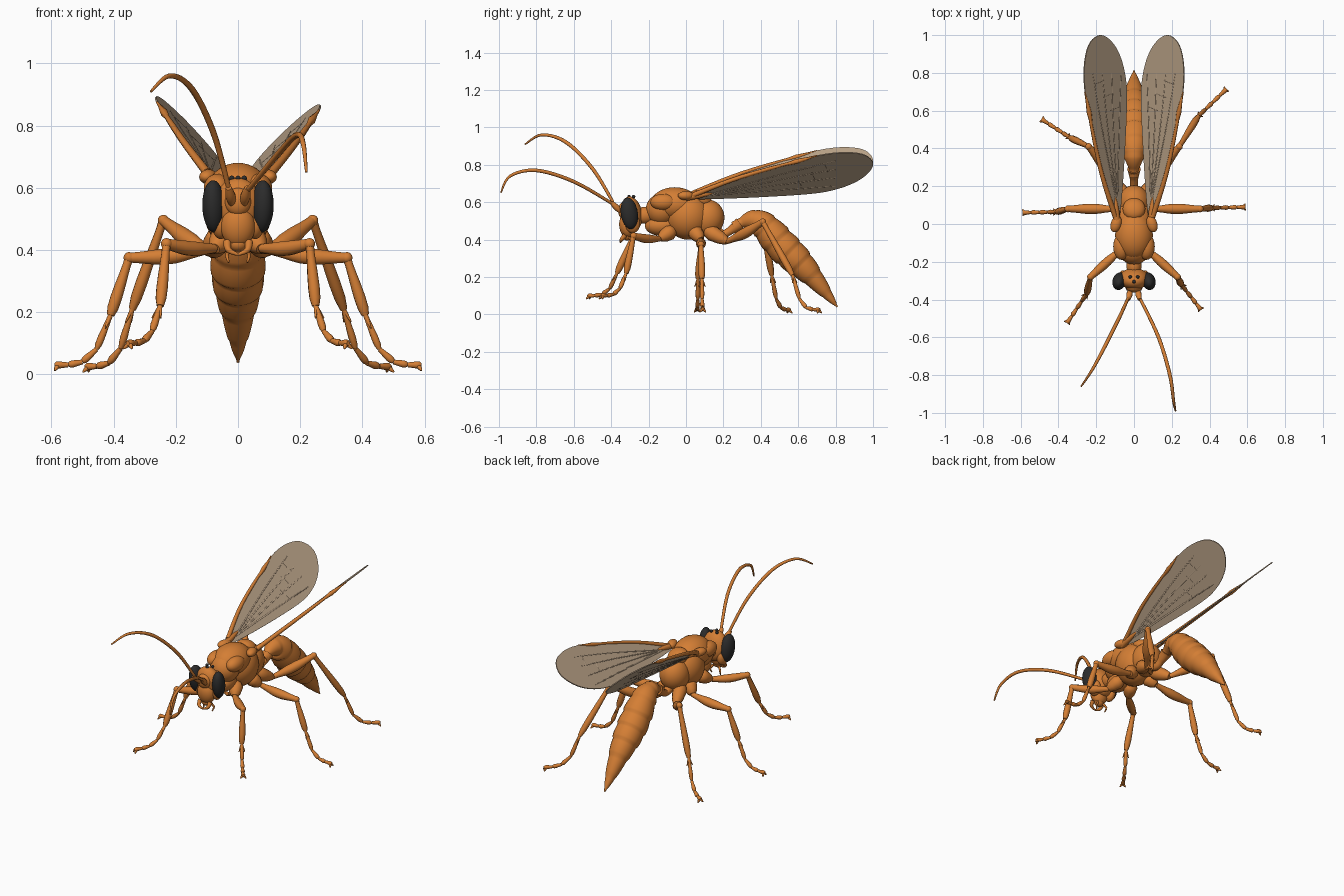
import bpy
import bmesh
import math
from mathutils import Vector, Matrix

cube = bpy.data.objects.get("Cube")
if cube:
    bpy.data.objects.remove(cube, do_unlink=True)


def material(name, red, green, blue):
    mat = bpy.data.materials.new(name)
    mat.use_nodes = True
    mat.diffuse_color = (red, green, blue, 1)
    shader = mat.node_tree.nodes["Principled BSDF"]
    shader.inputs["Base Color"].default_value = mat.diffuse_color
    return mat


ORANGE = material("amber_orange", .66, .21, .035)
BLACK = material("eye_black", .025, .025, .025)
TAN = material("wing_tan", .5, .37, .25)


def add_object(name, mesh, mat, smooth=True):
    mesh.materials.clear()
    mesh.materials.append(mat)
    for face in mesh.polygons:
        face.use_smooth = smooth
        face.material_index = 0
    ob = bpy.data.objects.new(name, mesh)
    bpy.context.collection.objects.link(ob)
    return ob


def spline(keys, steps=6, closed=False):
    """Smooth curve through the keys."""
    keys = [Vector(key) for key in keys]
    if closed:
        keys = keys[-1:] + keys + keys[:2]
    else:
        keys = keys[:1] + keys + keys[-1:]
    points = []
    for before, start, end, after in zip(keys, keys[1:], keys[2:], keys[3:]):
        leave = (end - before) / 2
        arrive = (after - start) / 2
        for i in range(steps):
            t = i / steps
            ease = t * t * (3 - 2 * t)
            points.append(start.lerp(end, ease) + leave * t * (1 - t) ** 2
                          - arrive * t * t * (1 - t))
    if not closed:
        points.append(keys[-1])
    return points


def tube(name, keys, radii, mat=ORANGE, steps=6, roundness=3):
    """Round tube along the keys; the radii are spread evenly over its length."""
    path = spline(keys, steps)
    curve = bpy.data.curves.new(name, "CURVE")
    curve.dimensions = "3D"
    curve.bevel_depth = 1
    curve.bevel_resolution = roundness
    curve.use_fill_caps = True
    line = curve.splines.new("POLY")
    line.points.add(len(path) - 1)
    for i, (point, co) in enumerate(zip(line.points, path)):
        place = i / (len(path) - 1) * (len(radii) - 1)
        low = min(int(place), len(radii) - 2)
        point.co = (*co, 1)
        point.radius = radii[low] + (radii[low + 1] - radii[low]) * (place - low)
    helper = bpy.data.objects.new("helper", curve)
    bpy.context.collection.objects.link(helper)
    graph = bpy.context.evaluated_depsgraph_get()
    mesh = bpy.data.meshes.new_from_object(helper.evaluated_get(graph))
    bpy.data.objects.remove(helper, do_unlink=True)
    bpy.data.curves.remove(curve)
    return add_object(name, mesh, mat)


def blob(name, place, size, mat=ORANGE, tilt=0, turn=0):
    """Ellipsoid tilted about x, then turned about z."""
    bm = bmesh.new()
    bmesh.ops.create_uvsphere(bm, u_segments=32, v_segments=20, radius=1)
    bm.transform(Matrix.Translation(place) @ Matrix.Rotation(turn, 4, "Z")
                 @ Matrix.Rotation(tilt, 4, "X") @ Matrix.Diagonal((*size, 1)))
    mesh = bpy.data.meshes.new(name)
    bm.to_mesh(mesh)
    bm.free()
    return add_object(name, mesh, mat)


# Thorax
blob("neck", (0, -.22, .53), (.04, .06, .045))
blob("pronotum", (0, -.13, .56), (.085, .085, .085), tilt=.4)
blob("prosternum", (0, -.13, .475), (.06, .09, .055))
blob("mesonotum", (0, -.06, .59), (.1, .13, .09))
blob("mesothorax", (0, .01, .525), (.11, .12, .125))
blob("scutellum", (0, .08, .615), (.06, .06, .04), tilt=-.4)
blob("propodeum", (0, .11, .515), (.085, .095, .1), tilt=-.3)

# Abdomen: narrow waist, then stepped overlapping rings
tube("waist", [(0, .16, .45), (0, .2, .43), (0, .24, .45), (0, .29, .485)],
     (.03, .02, .022, .036), roundness=6)
STEPS = 18
RING = 8
radii = []
for i in range(4 * STEPS + 1):
    swell = max(.086 * math.sin(math.pi * i / (4 * STEPS)), .026 if i < STEPS else .005)
    radii.append(swell * (.96 + .08 * math.sin(2 * (i % RING) / RING)))
tube("abdomen", [(0, .25, .47), (0, .38, .5), (0, .52, .36), (0, .66, .22), (0, .81, .04)],
     radii, steps=STEPS, roundness=10)

# Head
blob("head", (0, -.29, .54), (.078, .055, .092), tilt=.2)
blob("face", (0, -.315, .475), (.055, .042, .068), tilt=.1)
blob("brow", (0, -.335, .555), (.042, .028, .045))
blob("mouth", (0, -.315, .42), (.03, .025, .025))
blob("middle_simple_eye", (0, -.305, .63), (.009, .009, .009), BLACK)

for s, side in ((1, "left"), (-1, "right")):
    blob(side + "_simple_eye", (s * .02, -.28, .63), (.009, .009, .009), BLACK)
    blob(side + "_eye", (s * .078, -.303, .54), (.036, .046, .085), BLACK, .15, s * .25)
    blob(side + "_cheek", (s * .055, -.285, .485), (.03, .04, .05))
    blob(side + "_wing_base", (s * .095, 0, .635), (.028, .045, .024), turn=s * .3)
    blob(side + "_shoulder", (s * .065, -.12, .6), (.045, .07, .045))
    tube(side + "_mandible", [(s * .035, -.325, .425), (s * .03, -.345, .4), (0, -.35, .385)],
         (.014, .01, .004))
    tube(side + "_palp", [(s * .02, -.3, .41), (s * .035, -.29, .385), (s * .03, -.3, .36)],
         (.007, .006, .003))
    tube(side + "_antenna_scape", [(s * .018, -.345, .545), (s * .03, -.4, .6)],
         (.01, .017, .01))

# Antennae, posed differently
THREAD = (.008, .01, .01, .008, .004)
tube("left_antenna", [(.03, -.39, .59), (.13, -.6, .71), (.19, -.8, .77), (.21, -.94, .74),
                      (.22, -.99, .65)], THREAD)
tube("right_antenna", [(-.03, -.39, .6), (-.08, -.5, .78), (-.15, -.64, .92),
                       (-.22, -.77, .96), (-.28, -.86, .91)], THREAD)


# Legs: coxa, femur, tibia, jointed foot, spurs and claws
def leg(name, coxa, knee, ankle, toe, thick):
    hip = Vector((coxa.x / 2, coxa.y * .5, .45))
    belly = coxa.lerp(knee, .5) - Vector((0, 0, .008))
    tube(name + "_coxa", [hip, coxa], (.03, .042, .034, .018))
    tube(name + "_femur", [coxa, belly, knee], (.014, .018, thick, thick, .02, .016))
    blob(name + "_knee", knee, (.018, .018, .018))
    tube(name + "_tibia", [knee, ankle], (.015, .013, .016, .019, .019, .012))

    # The foot drops steeply, then runs out flat
    joints = []
    for i in range(5):
        t = i / 4
        joint = ankle.lerp(toe, t)
        joint.z = toe.z + (ankle.z - toe.z) * (1 - t) ** 4
        joints.append(joint)
    for start, end in zip(joints, joints[1:]):
        tube(name + "_foot_joint", [start, end], (.008, .009, .011, .013, .007))

    ahead = (toe - joints[-2]).normalized()
    across = ahead.cross(Vector((0, 0, 1))) * .017
    down = (joints[1] - ankle).normalized() * .045
    for k in (-1, 1):
        tube(name + "_spur", [ankle, ankle + down + across * k], (.007, .005, .002))
        tube(name + "_claw", [toe - ahead * .012, toe + across * k - Vector((0, 0, .018))],
             (.009, .007, .002))


# Each pair: coxa, knee, ankle, toe, femur radius, backward swing of the right foot
LEGS = {
    "front": ((.075, -.14, .405), (.23, -.28, .42), (.25, -.32, .22), (.355, -.455, .1), .024, -.07),
    "middle": ((.1, .08, .4), (.35, .08, .375), (.41, .085, .19), (.59, .09, .03), .027, -.03),
    "hind": ((.085, .22, .39), (.24, .41, .495), (.34, .57, .21), (.49, .715, .025), .028, -.16),
}
for pair, (coxa, knee, ankle, toe, thick, swing) in LEGS.items():
    points = [Vector(p) for p in (coxa, knee, ankle, toe)]
    leg("left_" + pair + "_leg", *points, thick)
    mirrored = [Vector((-p.x, p.y, p.z)) for p in points]
    mirrored[2].y += swing * .7
    mirrored[3].y += swing
    leg("right_" + pair + "_leg", *mirrored, thick)

# Wings: thin tilted blades with raised veins and a thick front edge
OUTLINE = [(.1, .04), (.18, .3), (.26, .7), (.25, .92), (.18, 1), (.1, .94), (.05, .8),
           (.04, .6), (.07, .1)]


def on_wing(s, point):
    x, y = point
    return Vector((s * x, y, .545 + (.95 - s * .05) * x + y / 10))


for s, side in ((1, "left"), (-1, "right")):
    bm = bmesh.new()
    bm.faces.new([bm.verts.new(on_wing(s, p)) for p in spline(OUTLINE, closed=True)])
    mesh = bpy.data.meshes.new(side + "_wing")
    bm.to_mesh(mesh)
    bm.free()
    wing = add_object(side + "_wing", mesh, TAN, smooth=False)
    plate = wing.modifiers.new("thickness", "SOLIDIFY")
    plate.thickness = .006
    plate.offset = 0

    def rib(part, points, radii, mat):
        tube(side + part, [on_wing(s, p) for p in points], radii, mat, roundness=2)

    for k in range(4):
        rib("_wing_vein", [(.09, .1), (.08 + k * .03, .5), (.07 + k * .05, .8)],
            (.005, .004), TAN)
    for k in range(3):
        y = .62 + k * .07
        rib("_wing_cross_vein", [(.08 + k * .04, y), (.13 + k * .04, y - .02)],
            (.004, .004), TAN)
    rib("_wing_front_edge", OUTLINE[:3], (.014, .012, .01, .004), ORANGE)
    rib("_wing_spot", [(.22, .5), (.255, .68)], (.003, .013, .003), ORANGE)
    rib("_wing_root", [(.09, 0), (.1, .14)], (.02, .017, .005), ORANGE)
